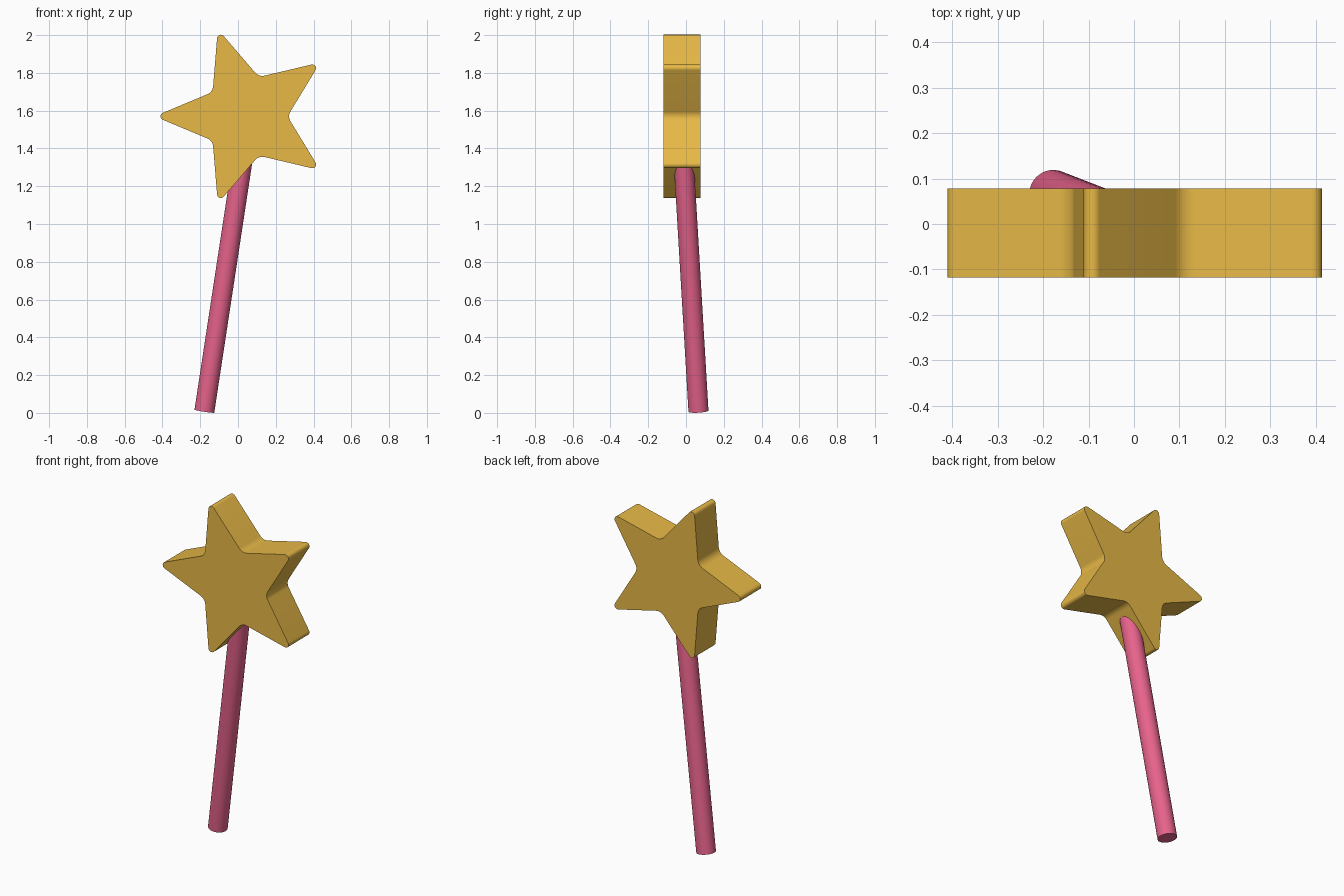
import bpy, bmesh, math
from mathutils import Vector

cube = bpy.data.objects.get("Cube")
if cube:
    bpy.data.objects.remove(cube, do_unlink=True)


def material(name, rgb):
    mat = bpy.data.materials.new(name)
    mat.use_nodes = True
    mat.diffuse_color = (*rgb, 1)
    mat.node_tree.nodes["Principled BSDF"].inputs["Base Color"].default_value = (*rgb, 1)
    return mat


def finish(obj, mat):
    obj.data.materials.append(mat)
    bpy.ops.object.select_all(action="DESELECT")
    obj.select_set(True)
    bpy.context.view_layer.objects.active = obj
    bpy.ops.object.shade_smooth_by_angle(angle=math.radians(30))


def fillet(prev, corner, nxt, radius, steps=8):
    """Points of an arc tangent to both edges of a corner."""
    a, b = (prev - corner).normalized(), (nxt - corner).normalized()
    half = a.angle(b) / 2
    centre = corner + (a + b).normalized() * radius / math.sin(half)
    reach = radius / math.tan(half)
    start = (corner + a * reach - centre).normalized()
    end = (corner + b * reach - centre).normalized()
    return [centre + start.slerp(end, i / steps) * radius for i in range(steps + 1)]


gold = material("gold", (0.80, 0.483, 0.062))
pink = material("pink", (0.80, 0.125, 0.262))

# Star: rounded five-point outline in the xz plane, extruded along y
centre = Vector((0.043, -0.118, 1.57))
corners = []
for i in range(10):
    angle = math.pi * (1 - i / 5)
    r = 0.219 if i % 2 else 0.485
    corners.append(centre + Vector((math.cos(angle), 0, math.sin(angle))) * r)

bm = bmesh.new()
outline = []
for i, corner in enumerate(corners):
    radius = 0.05 if i % 2 else 0.02
    outline += fillet(corners[i - 1], corner, corners[(i + 1) % 10], radius)
face = bm.faces.new([bm.verts.new(p) for p in outline])
extruded = bmesh.ops.extrude_face_region(bm, geom=[face])
moved = [v for v in extruded["geom"] if isinstance(v, bmesh.types.BMVert)]
bmesh.ops.translate(bm, verts=moved, vec=(0, 0.196, 0))
bmesh.ops.recalc_face_normals(bm, faces=bm.faces)
mesh = bpy.data.meshes.new("star")
bm.to_mesh(mesh)
bm.free()
star = bpy.data.objects.new("star", mesh)
bpy.context.collection.objects.link(star)
finish(star, gold)

# Handle: tilted rod running up into the star
base = Vector((-0.178, 0.066, 0.009))
tip = base + Vector((0.152, -0.059, 1)) * 1.4
axis = tip - base
bpy.ops.mesh.primitive_cylinder_add(vertices=48, radius=0.053, depth=axis.length,
                                    location=(base + tip) / 2)
handle = bpy.context.object
handle.name = "handle"
handle.rotation_euler = axis.to_track_quat("Z", "Y").to_euler()
finish(handle, pink)
